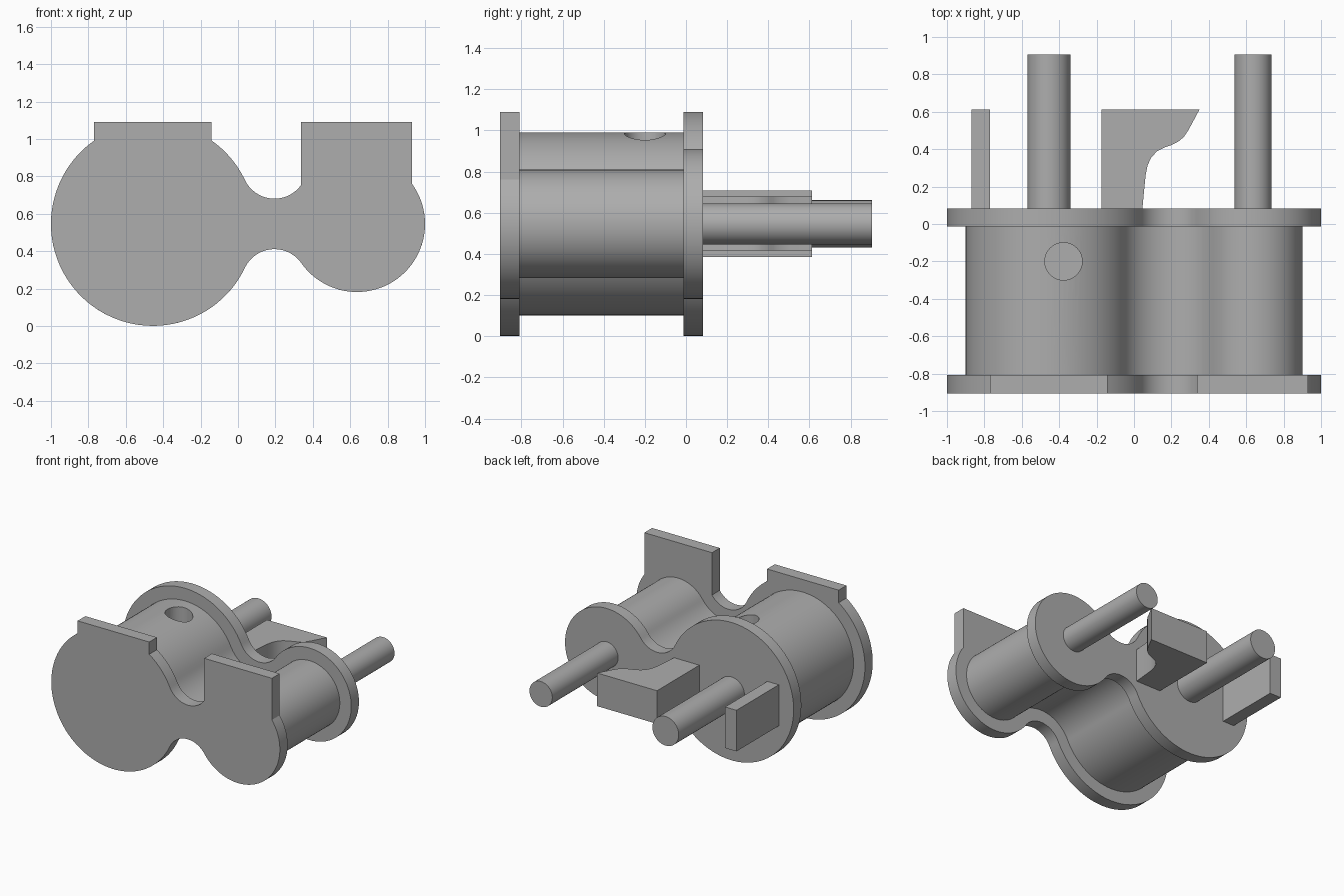
import bpy, bmesh
from math import atan2, acos, asin, pi, cos, sin, radians

if "Cube" in bpy.data.objects:
    bpy.data.objects.remove(bpy.data.objects["Cube"], do_unlink=True)

grey = bpy.data.materials.new("plain_grey")
grey.use_nodes = True
grey.diffuse_color = (0.42, 0.42, 0.42, 1)
grey.node_tree.nodes["Principled BSDF"].inputs["Base Color"].default_value = (0.42, 0.42, 0.42, 1)

MID = 0.546                       # height of the common axis
BIG, SMALL, WAIST = (-0.455, 0.545), (0.636, 0.364), (0.195, 0.175)   # centre x, radius
RISE = 0.31                       # waist arc centre above or below the axis
TOP = 1.09
FRONT, FRONT_IN, REAR_IN, REAR = -0.905, -0.808, -0.013, 0.083


def arc(cx, cz, r, a, b, n=32):
    return [(cx + r * cos(a + (b - a) * i / n), cz + r * sin(a + (b - a) * i / n))
            for i in range(n + 1)]


def outline(inset=0.0, tabs=False):
    """Two discs joined by a waist, optionally with two square tabs on top."""
    rb, rs, rw = BIG[1] - inset, SMALL[1] - inset, WAIST[1] + inset
    ab = atan2(RISE, WAIST[0] - BIG[0])
    as_ = atan2(RISE, SMALL[0] - WAIST[0])
    pts = []
    if tabs:
        pts += arc(SMALL[0], MID, rs, as_ - pi, acos((0.93 - SMALL[0]) / rs), 48)
        pts += [(0.93, TOP), (0.338, TOP)]
    else:
        pts += arc(SMALL[0], MID, rs, as_ - pi, pi - as_, 64)
    pts += arc(WAIST[0], MID + RISE, rw, -as_, ab - pi)
    if tabs:
        pts += arc(BIG[0], MID, rb, ab, acos((-0.143 - BIG[0]) / rb), 12)
        pts += [(-0.143, TOP), (-0.77, TOP)]
        pts += arc(BIG[0], MID, rb, acos((-0.77 - BIG[0]) / rb), 2 * pi - ab, 64)
    else:
        pts += arc(BIG[0], MID, rb, ab, 2 * pi - ab, 80)
    pts += arc(WAIST[0], MID - RISE, rw, pi - ab, as_)
    return pts


def prism(name, pts, lo, hi, axis="y"):
    """Extrude a closed profile along y (profile in xz) or z (profile in xy)."""
    bm = bmesh.new()
    verts = [bm.verts.new((u, lo, v) if axis == "y" else (u, v, lo)) for u, v in pts]
    bmesh.ops.remove_doubles(bm, verts=verts, dist=0.0005)
    face = bm.faces.new(list(bm.verts))
    new = bmesh.ops.extrude_face_region(bm, geom=[face])["geom"]
    move = (0, hi - lo, 0) if axis == "y" else (0, 0, hi - lo)
    bmesh.ops.translate(bm, vec=move, verts=[g for g in new if isinstance(g, bmesh.types.BMVert)])
    bmesh.ops.recalc_face_normals(bm, faces=bm.faces)
    mesh = bpy.data.meshes.new(name)
    bm.to_mesh(mesh)
    bm.free()
    mesh.materials.append(grey)
    ob = bpy.data.objects.new(name, mesh)
    bpy.context.collection.objects.link(ob)
    return ob


def smooth(ob):
    bpy.ops.object.select_all(action="DESELECT")
    ob.select_set(True)
    bpy.context.view_layer.objects.active = ob
    bpy.ops.object.shade_smooth_by_angle(angle=radians(30))


def circle(cx, cy, r, n=48):
    return arc(cx, cy, r, 0, 2 * pi * (n - 1) / n, n - 1)


# End plates and the body between them
front_plate = prism("front_plate", outline(tabs=True), FRONT, FRONT_IN)
rear_plate = prism("rear_plate", outline(), REAR_IN, REAR)
body = prism("body", outline(0.1), FRONT_IN, REAR_IN)

# Round blind hole in the top of the body
cutter = prism("hole_cutter", circle(-0.377, -0.2, 0.1), MID, 1.2, "z")
cutter.hide_render = True
mod = body.modifiers.new("hole", "BOOLEAN")
mod.operation, mod.solver, mod.object = "DIFFERENCE", "EXACT", cutter
bpy.context.view_layer.objects.active = body
bpy.ops.object.modifier_apply(modifier=mod.name)
bpy.data.objects.remove(cutter, do_unlink=True)

# Rear pins
large_pin = prism("large_pin", circle(BIG[0], MID, 0.115), REAR, 0.905)
small_pin = prism("small_pin", circle(SMALL[0], MID, 0.1), REAR, 0.905)

# Rear guide blade and hooked block
blade = prism("guide_blade", [(-0.87, REAR), (-0.77, REAR), (-0.77, 0.612), (-0.87, 0.612)],
              0.384, 0.709, "z")
hook = prism("hooked_block", [
    (-0.175, REAR), (0.045, REAR), (0.053, 0.17), (0.062, 0.26), (0.073, 0.315), (0.092, 0.355),
    (0.122, 0.388), (0.16, 0.408), (0.205, 0.424), (0.24, 0.443), (0.268, 0.467),
    (0.29, 0.5), (0.35, 0.612), (-0.175, 0.612)], 0.416, 0.678, "z")

for part in (front_plate, rear_plate, body, large_pin, small_pin, hook):
    smooth(part)
